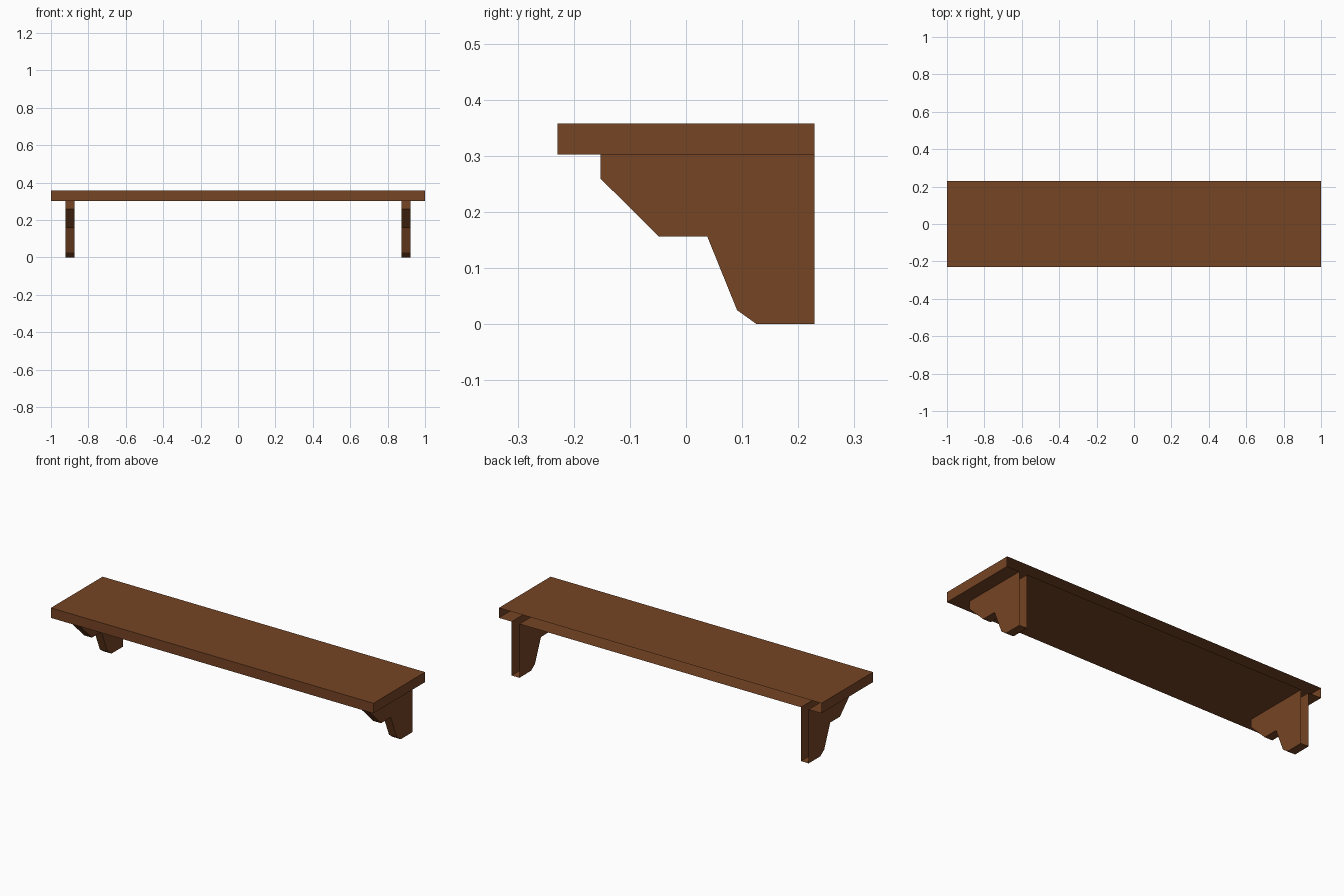
import bpy
from mathutils import Vector

if "Cube" in bpy.data.objects:
    bpy.data.objects.remove(bpy.data.objects["Cube"])

wood = bpy.data.materials.new("brown wood")
wood.diffuse_color = (0.18, 0.058, 0.018, 1)
wood.use_nodes = True
wood.node_tree.nodes["Principled BSDF"].inputs["Base Color"].default_value = wood.diffuse_color

Y0, Y1 = -0.229, 0.229           # front and wall side
Z0, Z1 = 0.302, 0.358            # underside and top of the board
XI, XO = 0.873, 0.921            # inner and outer bracket sides
YB = -0.152                      # front of the brackets


def build(name, faces):
    """Make an object from (points, outward direction) pairs."""
    verts, polys = [], []
    for pts, out in faces:
        pts = [Vector(p) for p in pts]
        n = Vector()
        for a, b in zip(pts, pts[1:] + pts[:1]):
            n += a.cross(b)
        if n.dot(Vector(out)) < 0:
            pts.reverse()
        polys.append(range(len(verts), len(verts) + len(pts)))
        verts += pts
    me = bpy.data.meshes.new(name)
    me.from_pydata(verts, [], [list(p) for p in polys])
    me.materials.append(wood)
    ob = bpy.data.objects.new(name, me)
    bpy.context.collection.objects.link(ob)


def level(x0, x1, y0, y1, z):
    return [(x0, y0, z), (x1, y0, z), (x1, y1, z), (x0, y1, z)]


# Shelf board: open at the wall side, underside open above the brackets
board = [(level(-1, 1, Y0, Y1, Z1), (0, 0, 1)),
         ([(-1, Y0, Z0), (1, Y0, Z0), (1, Y0, Z1), (-1, Y0, Z1)], (0, -1, 0)),
         (level(-1, 1, Y0, YB, Z0), (0, 0, -1))]
for s in (-1, 1):
    board.append(([(s, Y0, Z0), (s, Y1, Z0), (s, Y1, Z1), (s, Y0, Z1)], (s, 0, 0)))
for x0, x1 in ((-1, -XO), (-XI, XI), (XO, 1)):
    board.append((level(x0, x1, YB, Y1, Z0), (0, 0, -1)))
build("shelf_board", board)

# Brackets: stepped side profile, open at the wall side and the top
profile = [(YB, Z0), (YB, 0.259), (-0.048, 0.156), (0.038, 0.156),
           (0.091, 0.025), (0.126, 0), (Y1, 0)]
for side, s in (("left", -1), ("right", 1)):
    faces = [([(s * x, y, z) for y, z in profile + [(Y1, Z0)]], (s * d, 0, 0))
             for x, d in ((XI, -1), (XO, 1))]
    for (ya, za), (yb, zb) in zip(profile, profile[1:]):
        faces.append(([(s * XI, ya, za), (s * XO, ya, za),
                       (s * XO, yb, zb), (s * XI, yb, zb)],
                      (0, zb - za, ya - yb)))
    build(side + "_bracket", faces)
